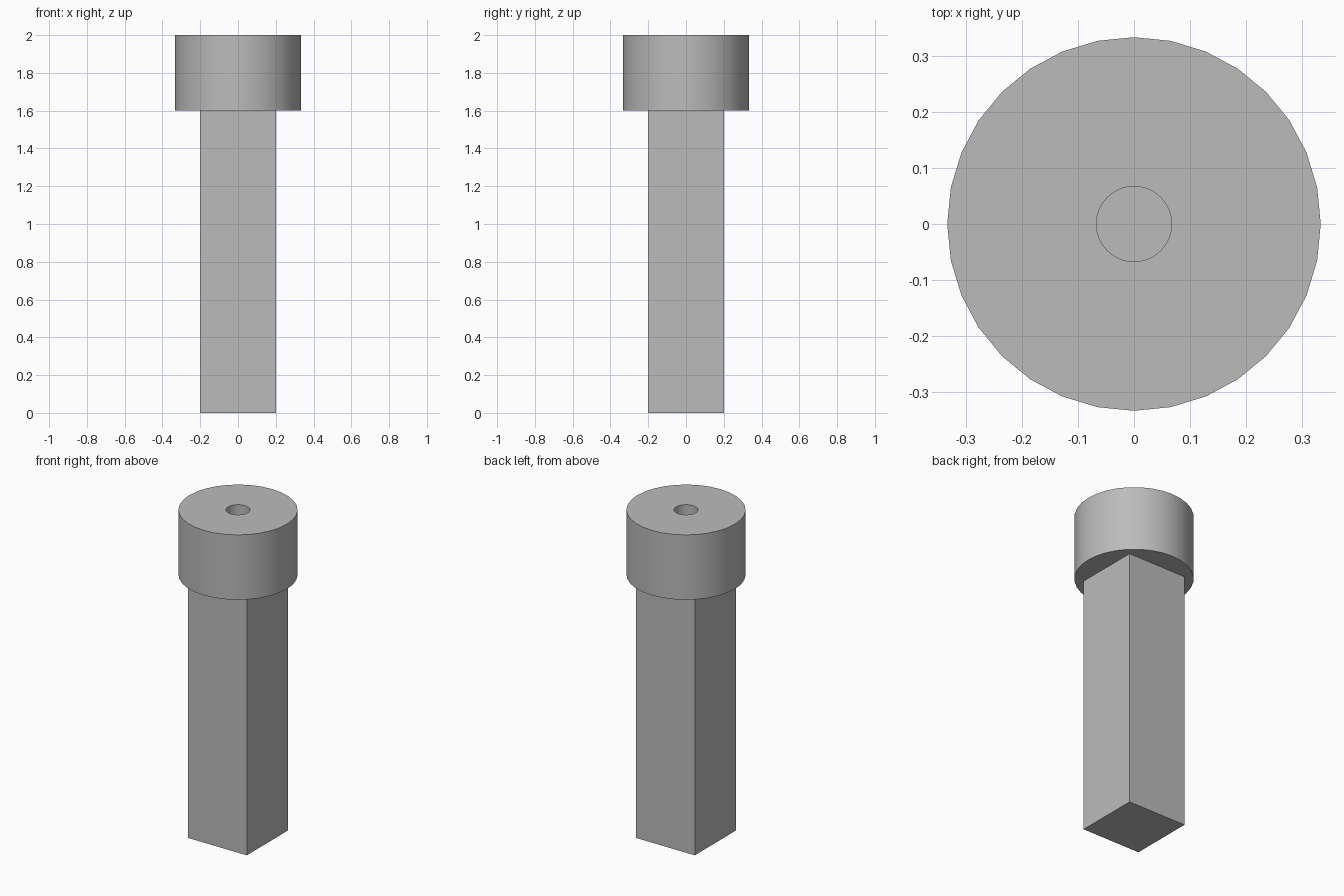
import bpy
import math

cube = bpy.data.objects.get("Cube")
if cube:
    bpy.data.objects.remove(cube, do_unlink=True)

SHAFT_WIDTH, SHAFT_HEIGHT = 0.4, 1.6
HEAD_RADIUS, HEAD_HEIGHT = 0.333, 0.4
HOLE_RADIUS = 0.067

grey = bpy.data.materials.new("plain grey")
grey.use_nodes = True
colour = (0.5, 0.5, 0.5, 1)
grey.diffuse_color = colour
grey.node_tree.nodes["Principled BSDF"].inputs["Base Color"].default_value = colour


def cylinder(name, radius, height, sides):
    """Upright cylinder centred on the middle of the head."""
    bpy.ops.mesh.primitive_cylinder_add(
        vertices=sides, radius=radius, depth=height,
        location=(0, 0, SHAFT_HEIGHT + HEAD_HEIGHT / 2))
    obj = bpy.context.object
    obj.name = name
    obj.data.materials.append(grey)
    return obj


# Square shaft
bpy.ops.mesh.primitive_cube_add(size=1, location=(0, 0, SHAFT_HEIGHT / 2))
shaft = bpy.context.object
shaft.name = "shaft"
shaft.scale = (SHAFT_WIDTH, SHAFT_WIDTH, SHAFT_HEIGHT)
bpy.ops.object.transform_apply(location=False, rotation=False, scale=True)
shaft.data.materials.append(grey)

# Round head with a central bore that ends on top of the shaft
cutter = cylinder("bore_cutter", HOLE_RADIUS, HEAD_HEIGHT * 1.5, 48)
cutter.hide_render = True
head = cylinder("head", HEAD_RADIUS, HEAD_HEIGHT, 32)
bore = head.modifiers.new("bore", 'BOOLEAN')
bore.operation = 'DIFFERENCE'
bore.solver = 'EXACT'
bore.object = cutter
bpy.ops.object.modifier_apply(modifier=bore.name)
bpy.data.objects.remove(cutter, do_unlink=True)
bpy.ops.object.shade_smooth_by_angle(angle=math.radians(30))
